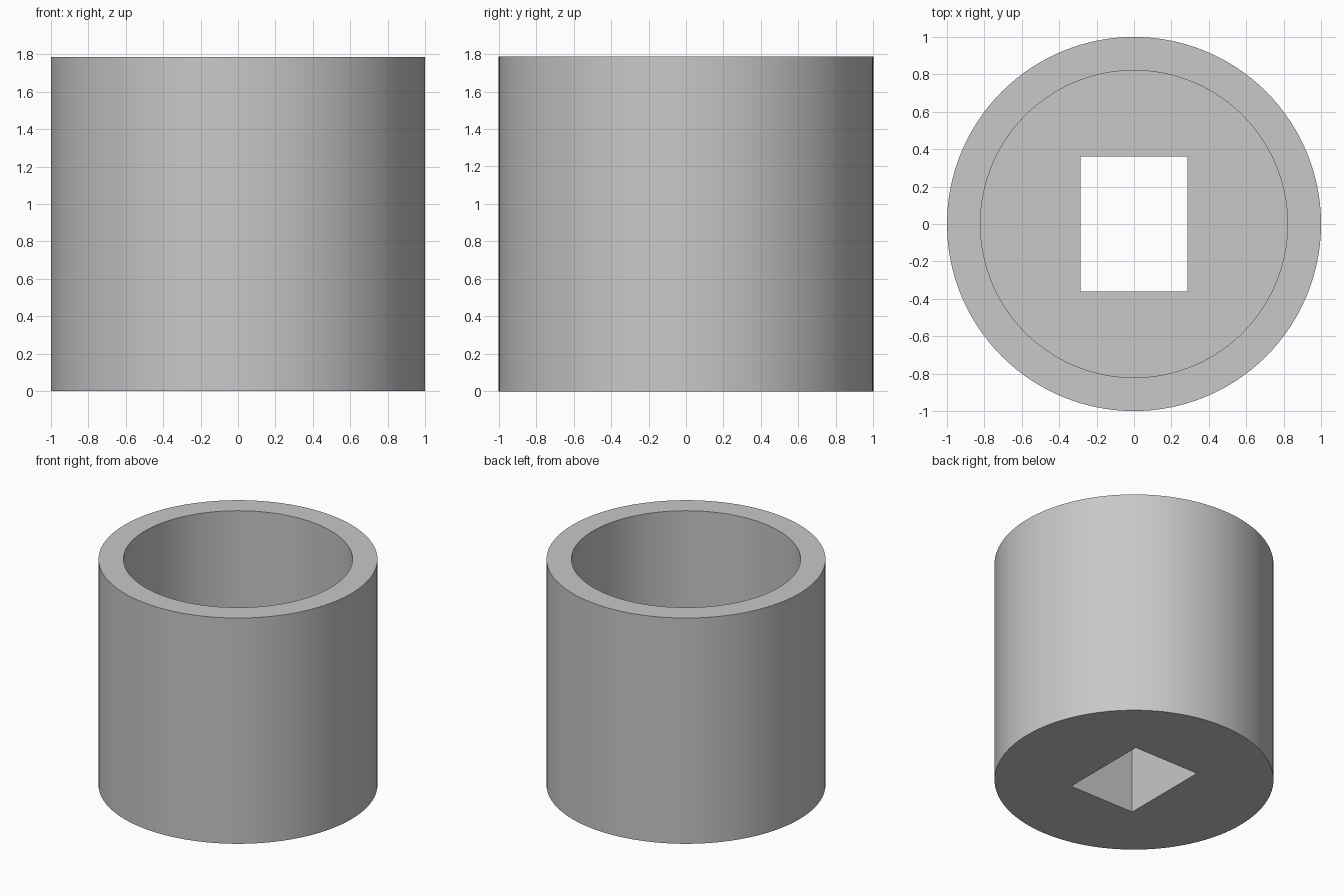
import bpy
import math

cube = bpy.data.objects.get("Cube")
if cube:
    bpy.data.objects.remove(cube, do_unlink=True)

HEIGHT = 1.786
OUTER_RADIUS = 1.0
BORE_RADIUS = 0.821
FLOOR = 0.714            # thickness of the solid base
SLOT = (0.571, 0.72)     # rectangular opening through the base
SEGMENTS = 128

grey = bpy.data.materials.new("light grey")
grey.use_nodes = True
colour = (0.58, 0.58, 0.58, 1)
grey.diffuse_color = colour
grey.node_tree.nodes["Principled BSDF"].inputs["Base Color"].default_value = colour


def cylinder(name, radius, bottom, top):
    bpy.ops.mesh.primitive_cylinder_add(
        vertices=SEGMENTS, radius=radius, depth=top - bottom,
        location=(0, 0, (bottom + top) / 2))
    obj = bpy.context.object
    obj.name = name
    obj.data.materials.append(grey)
    return obj


def cut(body, cutter):
    """Subtract the cutter from the body and discard it."""
    cutter.hide_render = True
    mod = body.modifiers.new(cutter.name, 'BOOLEAN')
    mod.operation = 'DIFFERENCE'
    mod.solver = 'EXACT'
    mod.object = cutter
    bpy.context.view_layer.objects.active = body
    bpy.ops.object.modifier_apply(modifier=mod.name)
    bpy.data.objects.remove(cutter, do_unlink=True)


# Outer sleeve
sleeve = cylinder("sleeve", OUTER_RADIUS, 0, HEIGHT)

# Round bore, open at the top
cut(sleeve, cylinder("bore_cutter", BORE_RADIUS, FLOOR, HEIGHT + 0.2))

# Rectangular slot through the base
bpy.ops.mesh.primitive_cube_add(size=1, location=(0, 0, FLOOR / 2))
slot = bpy.context.object
slot.name = "slot_cutter"
slot.scale = (SLOT[0], SLOT[1], FLOOR + 0.4)
slot.data.materials.append(grey)
bpy.context.view_layer.update()
cut(sleeve, slot)

# Smooth round walls, crisp rims
bpy.ops.object.select_all(action='DESELECT')
sleeve.select_set(True)
bpy.context.view_layer.objects.active = sleeve
bpy.ops.object.shade_smooth_by_angle(angle=math.radians(30))
